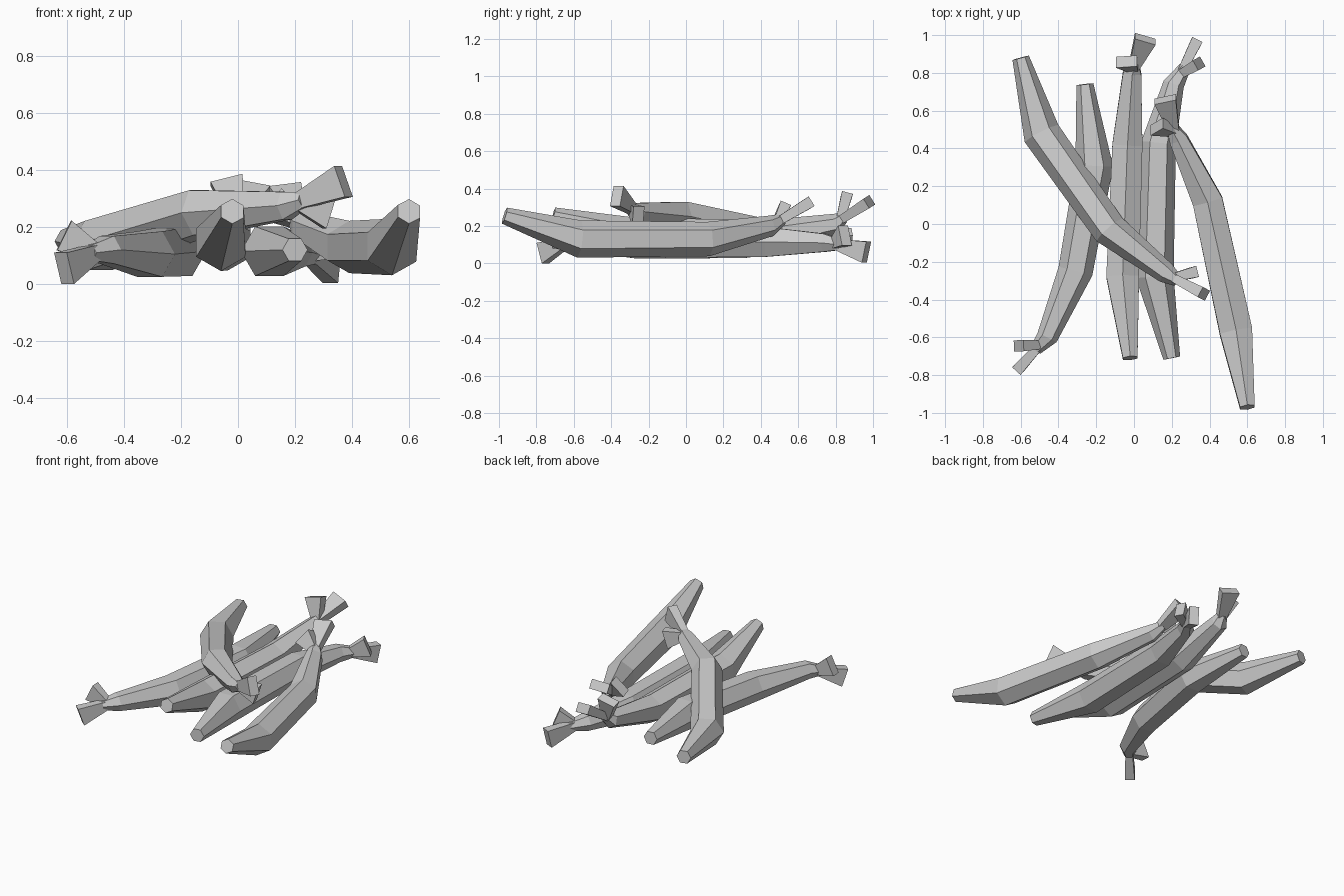
import bpy, bmesh, math
from mathutils import Vector as V

if "Cube" in bpy.data.objects:
    bpy.data.objects.remove(bpy.data.objects["Cube"])


def bridge(bm, a, b):
    k = len(a)
    for i in range(k):
        bm.faces.new((a[i], a[(i + 1) % k], b[(i + 1) % k], b[i]))


def finish(bm, name):
    bmesh.ops.recalc_face_normals(bm, faces=bm.faces)
    me = bpy.data.meshes.new(name)
    bm.to_mesh(me)
    bm.free()
    bpy.context.collection.objects.link(bpy.data.objects.new(name, me))


def pod(name, pts, n):
    """Six-sided tapering pod swept along the path."""
    bm = bmesh.new()
    rings = []
    for i, (p, r) in enumerate(zip(pts, (.045, .1, .092, .056, .032))):
        t = (pts[min(i + 1, len(pts) - 1)] - pts[max(i - 1, 0)]).normalized()
        u = n.cross(t).normalized()
        w = t.cross(u)
        rings.append([bm.verts.new(p + r * (math.cos(a) * u + math.sin(a) * w))
                      for a in (k * math.pi / 3 for k in range(6))])
    for a, b in zip(rings, rings[1:]):
        bridge(bm, a, b)
    bm.faces.new(rings[0])
    bm.faces.new(rings[-1])
    finish(bm, name)


def prong(name, base, end, n):
    """Four-sided flaring stalk, widest along the pod's side direction."""
    bm = bmesh.new()
    t = (end - base).normalized()
    u = t.cross(n).normalized()
    w = u.cross(t)
    rings = []
    for p, a, b in ((base, .022, .026), (end, .03, .058)):
        rings.append([bm.verts.new(p + u * a * i + w * b * j)
                      for i, j in ((1, 1), (-1, 1), (-1, -1), (1, -1))])
    bridge(bm, *rings)
    for r in rings:
        bm.faces.new(r)
    finish(bm, name)


# tip, two body points, shoulder, neck, stalk end, leaf end
beans = {
    "top_bean": [(-.60, .88, .15), (-.49, .48, .135), (-.13, -.03, .25),
                 (.17, -.26, .275), (.23, -.30, .295), (.37, -.37, .36), (.32, -.255, .25)],
    "left_bean": [(-.26, .74, .13), (-.21, .31, .115), (-.31, -.25, .105),
                  (-.46, -.60, .12), (-.52, -.665, .11), (-.61, -.765, .055), (-.61, -.645, .17)],
    "middle_bean": [(-.02, -.71, .255), (-.06, -.28, .145), (-.035, .42, .14),
                    (-.01, .80, .21), (0, .84, .245), (.06, .98, .33), (-.04, .86, .365)],
    "inner_right_bean": [(.20, -.71, .12), (.11, -.28, .115), (.13, .43, .115),
                         (.21, .74, .11), (.27, .83, .10), (.33, .965, .06), (.345, .85, .15)],
    "right_bean": [(.60, -.97, .255), (.54, -.57, .13), (.39, .12, .13),
                   (.235, .45, .20), (.20, .515, .235), (.165, .66, .325), (.12, .515, .28)],
}
for name, raw in beans.items():
    p = [V(q) for q in raw]
    n = (p[1] - p[0]).cross(p[3] - p[0]).normalized()
    # keep the side direction close to an axis
    n = V((1, 0, 0)) if abs(n.x) > abs(n.z) else V((0, 0, 1))
    pod(name, p[:5], n)
    prong(name + "_stalk", p[3].lerp(p[4], .6), p[5], n)
    prong(name + "_leaf", p[3].lerp(p[4], .6), p[6], n)
